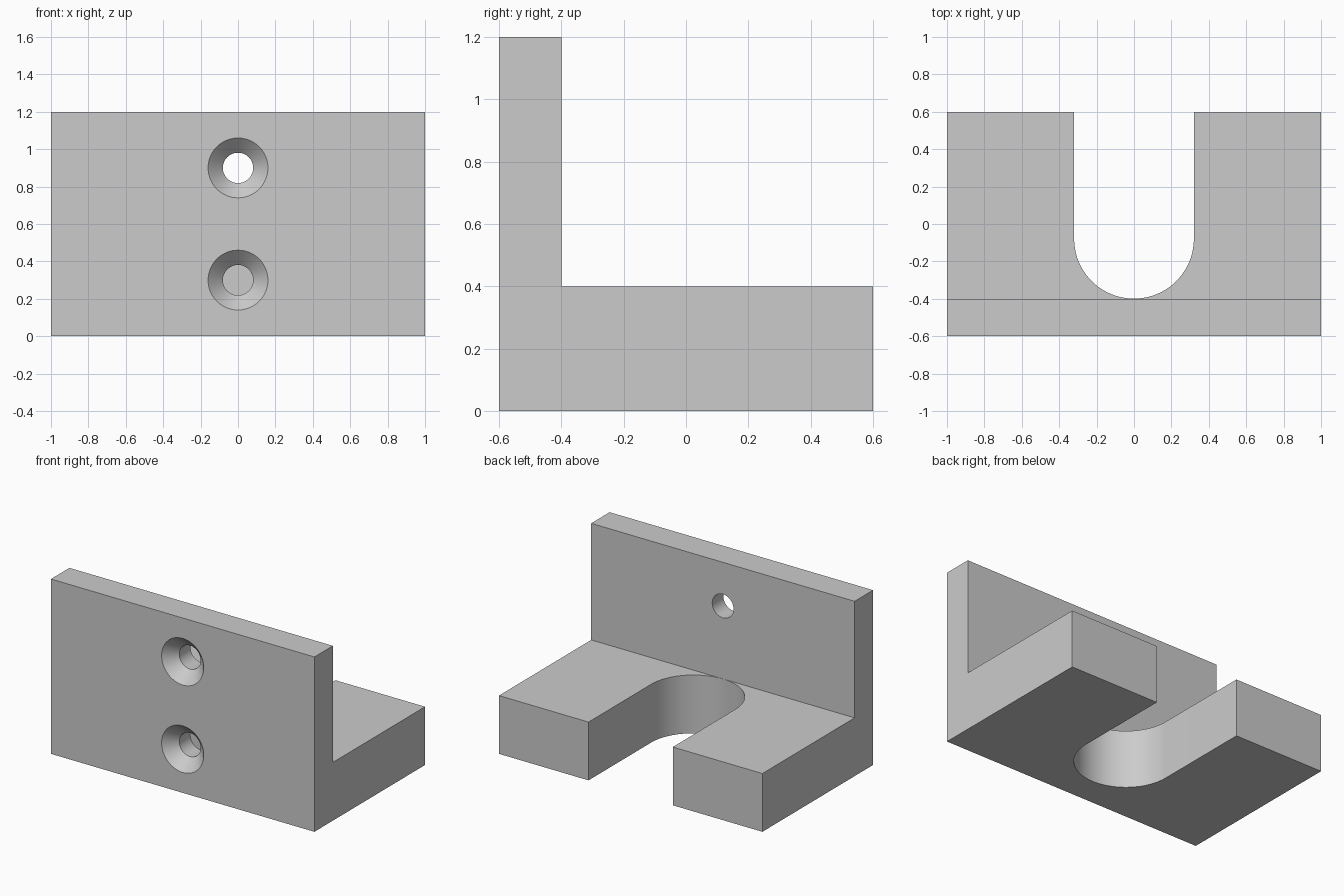
import bpy, bmesh, math
from mathutils import Vector

cube = bpy.data.objects.get("Cube")
if cube:
    bpy.data.objects.remove(cube, do_unlink=True)

grey = bpy.data.materials.new("plain grey")
grey.use_nodes = True
colour = (0.6, 0.6, 0.6, 1)
grey.diffuse_color = colour
grey.node_tree.nodes["Principled BSDF"].inputs["Base Color"].default_value = colour


def finish(name, bm):
    bmesh.ops.recalc_face_normals(bm, faces=bm.faces)
    mesh = bpy.data.meshes.new(name)
    bm.to_mesh(mesh)
    bm.free()
    mesh.materials.append(grey)
    obj = bpy.data.objects.new(name, mesh)
    bpy.context.collection.objects.link(obj)
    return obj


def prism(name, outline, sweep):
    """Extrude a closed outline along a vector."""
    bm = bmesh.new()
    face = bm.faces.new([bm.verts.new(p) for p in outline])
    moved = bmesh.ops.extrude_face_region(bm, geom=[face], use_keep_orig=True)
    verts = [v for v in moved["geom"] if isinstance(v, bmesh.types.BMVert)]
    bmesh.ops.translate(bm, verts=verts, vec=Vector(sweep))
    return finish(name, bm)


def lathe_y(name, profile, z, sides=64):
    """Revolve (radius, y) points about a line along y at height z."""
    bm = bmesh.new()
    angles = [math.tau * i / sides for i in range(sides)]
    rings = [[bm.verts.new((r * math.cos(a), y, z + r * math.sin(a))) for a in angles]
             for r, y in profile]
    for lower, upper in zip(rings, rings[1:]):
        for i in range(sides):
            j = (i + 1) % sides
            bm.faces.new((lower[i], lower[j], upper[j], upper[i]))
    bm.faces.new(rings[0])
    bm.faces.new(rings[-1])
    return finish(name, bm)


# L-shaped bracket body
section = [(-0.6, 0), (0.6, 0), (0.6, 0.4), (-0.4, 0.4), (-0.4, 1.2), (-0.6, 1.2)]
bracket = prism("bracket", [(-1, y, z) for y, z in section], (2, 0, 0))

# Round-ended slot through the foot, open at the back
radius, centre_y, steps = 0.32, -0.079, 48
arc = [(radius * math.cos(math.pi + math.pi * i / steps),
        centre_y + radius * math.sin(math.pi + math.pi * i / steps), -0.1)
       for i in range(steps + 1)]
slot = prism("slot_cutter", [(-radius, 0.8, -0.1)] + arc + [(radius, 0.8, -0.1)], (0, 0, 0.7))

# Countersunk screw holes: the upper goes through, the lower ends at the slot wall
def screw_hole(name, z, end):
    return lathe_y(name, [(0.18, -0.62), (0.081, -0.521), (0.081, end)], z)

upper_hole = screw_hole("upper_hole_cutter", 0.9, -0.3)
lower_hole = screw_hole("lower_hole_cutter", 0.3, -0.403)

# Cut the openings
cutters = [slot, upper_hole, lower_hole]
for cutter in cutters:
    cutter.hide_render = True
    mod = bracket.modifiers.new(cutter.name, "BOOLEAN")
    mod.operation = "DIFFERENCE"
    mod.solver = "EXACT"
    mod.object = cutter

bpy.ops.object.select_all(action="DESELECT")
bpy.context.view_layer.objects.active = bracket
bracket.select_set(True)
for cutter in cutters:
    bpy.ops.object.modifier_apply(modifier=cutter.name)
for cutter in cutters:
    bpy.data.objects.remove(cutter, do_unlink=True)

# Smooth the curved walls, keep the edges crisp
bpy.ops.object.shade_smooth_by_angle(angle=math.radians(30))
